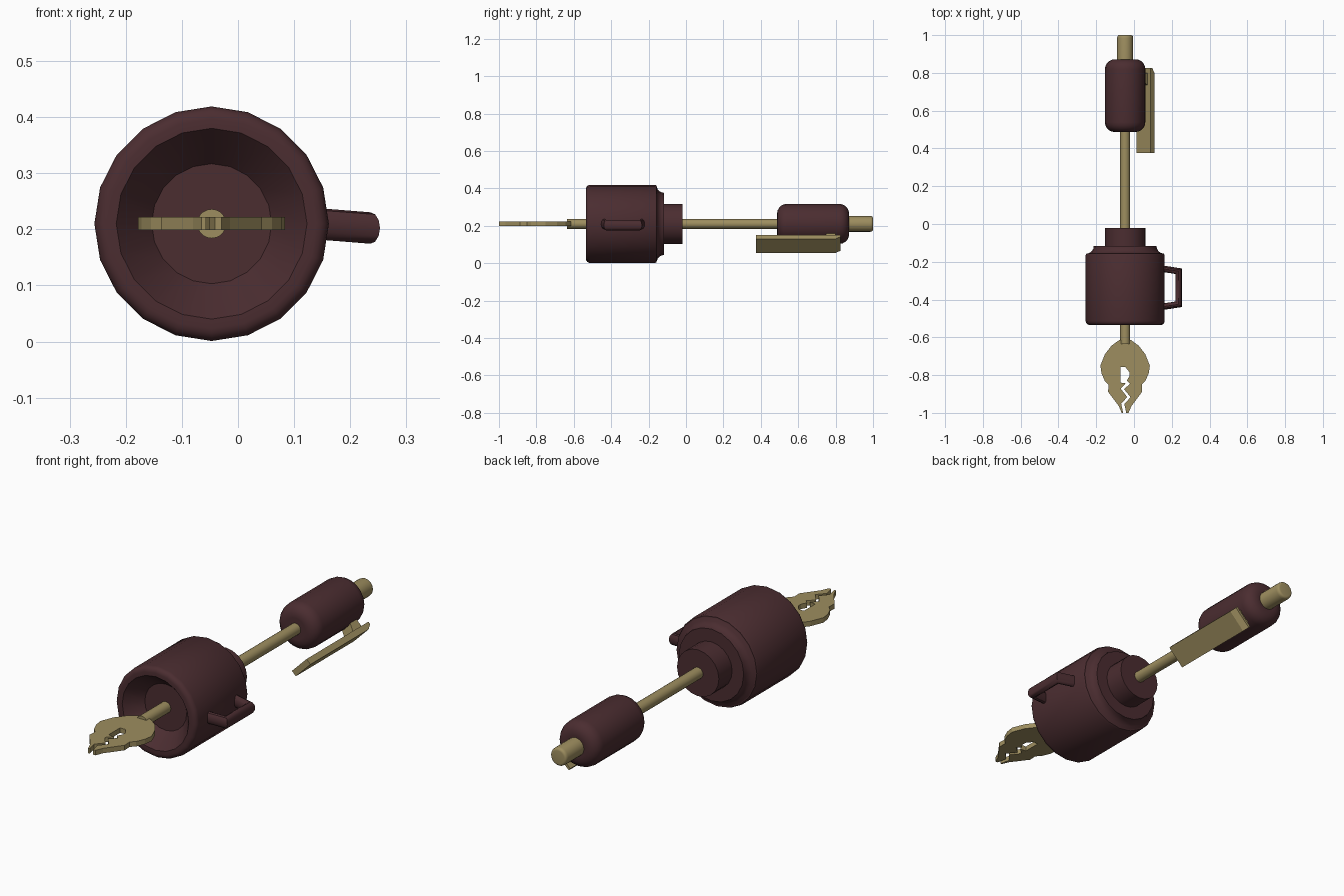
import bpy, bmesh
from math import sin, cos, pi, radians
from mathutils import Vector, Matrix

if "Cube" in bpy.data.objects:
    bpy.data.objects.remove(bpy.data.objects["Cube"])

AX, AZ = -0.047, 0.21          # long axis of the tool runs along y


def material(name, rgb):
    m = bpy.data.materials.new(name)
    m.diffuse_color = (*rgb, 1)
    m.use_nodes = True
    m.node_tree.nodes["Principled BSDF"].inputs["Base Color"].default_value = m.diffuse_color
    return m


DARK = material("dark_maroon", (0.07, 0.026, 0.03))
BRASS = material("dull_brass", (0.34, 0.27, 0.115))


def finish(name, bm, mat, smooth=True):
    bmesh.ops.recalc_face_normals(bm, faces=bm.faces)
    me = bpy.data.meshes.new(name)
    bm.to_mesh(me)
    bm.free()
    ob = bpy.data.objects.new(name, me)
    bpy.context.collection.objects.link(ob)
    me.materials.append(mat)
    if smooth:
        bpy.ops.object.select_all(action='DESELECT')
        ob.select_set(True)
        bpy.context.view_layer.objects.active = ob
        bpy.ops.object.shade_smooth_by_angle(angle=radians(35))
    return ob


def skin(bm, rings):
    """Join successive closed rings of points and cap both ends."""
    rings = [[bm.verts.new(p) for p in r] for r in rings]
    n = len(rings[0])
    for a, b in zip(rings, rings[1:]):
        for i in range(n):
            j = (i + 1) % n
            bm.faces.new((a[i], a[j], b[j], b[i]))
    bm.faces.new(rings[0])
    bm.faces.new(rings[-1])


def lathe(name, profile, mat, n=20):
    """Turn a (radius, y) profile round the long axis."""
    bm = bmesh.new()
    skin(bm, [[(AX + r * sin(2 * pi * i / n), y, AZ + r * cos(2 * pi * i / n))
               for i in range(n)] for r, y in profile])
    return finish(name, bm, mat)


def arc(r, y, rad, a0, a1, steps=5):
    """Profile points on a rounded corner centred at (r, y)."""
    return [(r + rad * cos(radians(a0 + (a1 - a0) * k / steps)),
             y + rad * sin(radians(a0 + (a1 - a0) * k / steps))) for k in range(steps + 1)]


# cup guard: shallow dished front, rounded rim, coved shoulder, rear collar
lathe("cup_guard",
      [(0.107, -0.46), (0.17, -0.535)]
      + arc(0.187, -0.513, 0.022, -90, 0, 4)
      + [(0.209, -0.165), (0.205, -0.157), (0.2, -0.157)]
      + arc(0.206, -0.117, 0.04, -100, -180, 4)
      + [(0.166, -0.117), (0.107, -0.117), (0.107, -0.02)], DARK)

# shaft, rear grip and end knob
lathe("shaft", [(0.026, -0.635), (0.026, 0.6)], BRASS)
lathe("rear_grip", [(0.05, 0.487)] + arc(0.055, 0.539, 0.052, -90, 0)
      + arc(0.055, 0.82, 0.052, 0, 90) + [(0.05, 0.872)], DARK)
lathe("end_knob", [(0.042, 0.8), (0.042, 0.985)] + arc(0.03, 0.988, 0.012, 30, 90, 3), BRASS)

# side handle of the cup: flattened round section along a mitred path
path = [(0.14, -0.235, 0), (0.236, -0.25, 0), (0.236, -0.425, 0), (0.14, -0.44, 0)]
path = [Vector(p) for p in path]
rings = []
for i, p in enumerate(path):
    d0 = (p - path[max(i - 1, 0)]).normalized()
    d1 = (path[min(i + 1, 3)] - p).normalized()
    t = (d0 + d1).normalized()
    side = Vector((t.y, -t.x, 0))
    miter = 1 / max(0.5, t.dot(d1 if i < 3 else d0))
    drop = AZ + 0.0 - 0.08 * (p.x - 0.14)
    rings.append([p + side * (0.017 * miter * cos(2 * pi * k / 12))
                  + Vector((0, 0, drop + 0.028 * sin(2 * pi * k / 12))) for k in range(12)])
bm = bmesh.new()
skin(bm, rings)
finish("cup_handle", bm, DARK)

# grip lever: side outline (y, distance from axis), turned 45 degrees below the grip
lever = [(0.375, 0.138), (0.375, 0.166), (0.80, 0.166), (0.826, 0.15), (0.826, 0.138),
         (0.80, 0.138), (0.80, 0.085), (0.76, 0.085), (0.735, 0.138)]
bm = bmesh.new()
out, across = Vector((0.707, 0, -0.707)), Vector((0.707, 0, 0.707))


def lever_ring(pts, w):
    return [Vector((AX, y, AZ)) + out * d + across * w for y, d in pts]


plate = lever[:6]
skin(bm, [lever_ring(plate, -0.053), lever_ring(plate, 0.053)])
finish("grip_lever", bm, BRASS, False)
bm = bmesh.new()
post = [(0.735, 0.142), (0.80, 0.142), (0.80, 0.085), (0.76, 0.085)]
skin(bm, [lever_ring(post, -0.03), lever_ring(post, 0.03)])
finish("lever_post", bm, BRASS, False)

# gripping jaw head: outer outline, then the round opening and zigzag bite
half = [(0.032, 0.615), (0.073, 0.645), (0.107, 0.69), (0.131, 0.75), (0.125, 0.79),
        (0.108, 0.83), (0.088, 0.85), (0.09, 0.888), (0.033, 0.965), (0.018, 1.0)]
bite = [(-0.057, -1.0), (-0.068, -0.952), (-0.036, -0.916), (-0.07, -0.872), (-0.043, -0.842),
        (-0.072, -0.84), (-0.072, -0.758), (-0.045, -0.758), (-0.024, -0.785), (-0.024, -0.805),
        (-0.038, -0.83), (-0.02, -0.846), (-0.053, -0.874), (-0.018, -0.917), (-0.051, -0.953),
        (-0.041, -1.0)]
outline = [(AX + x, -y) for x, y in reversed(half)] + [(AX, -0.61)]
outline += [(AX - x, -y) for x, y in half] + bite
bm = bmesh.new()
skin(bm, [[(x, y, z) for x, y in outline] for z in (0.199, 0.222)])
finish("jaw_head", bm, BRASS, False)
